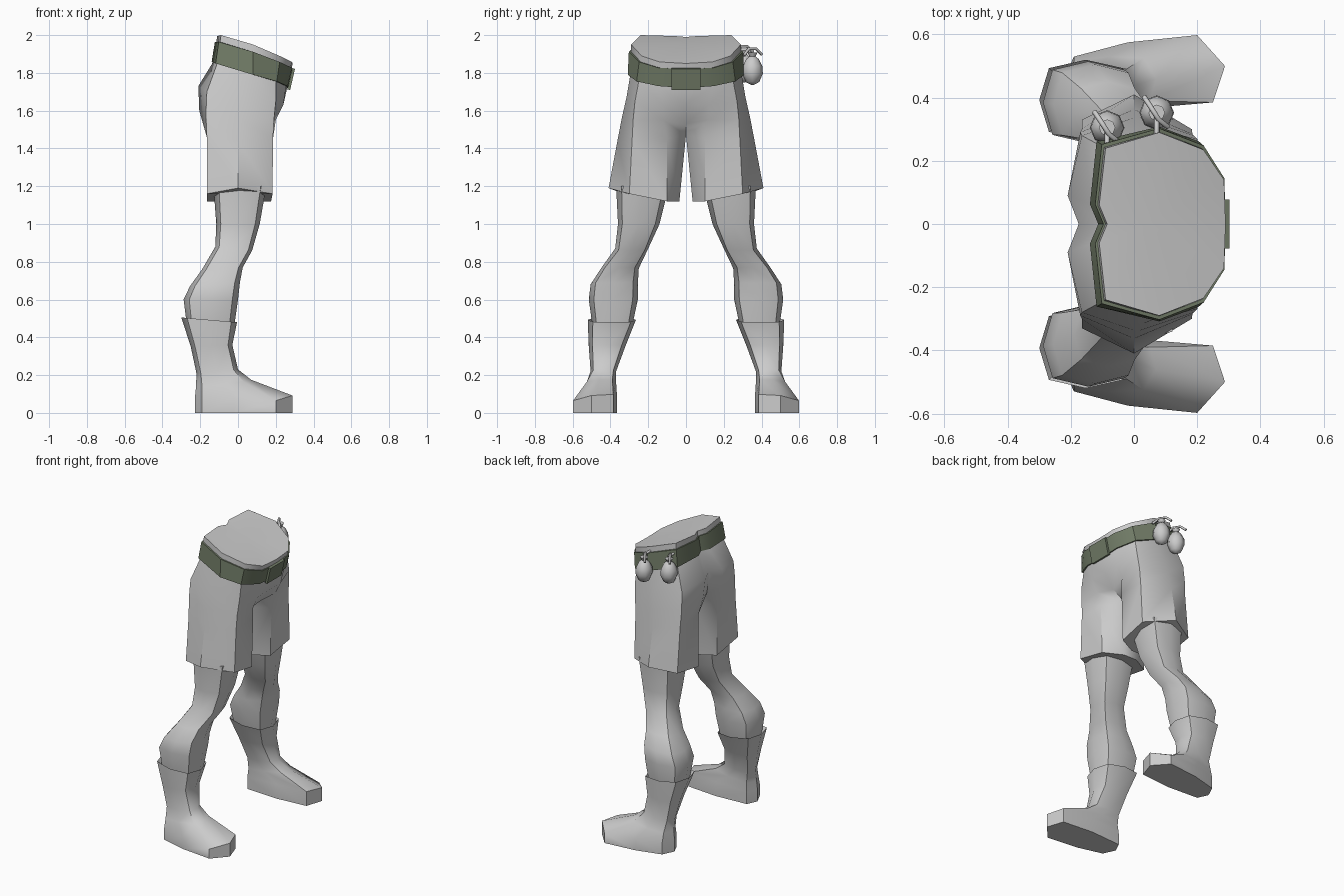
import bpy, bmesh, math
from mathutils import Vector, Matrix

if "Cube" in bpy.data.objects:
    bpy.data.objects.remove(bpy.data.objects["Cube"])


def material(name, rgb):
    m = bpy.data.materials.new(name)
    m.diffuse_color = (*rgb, 1)
    m.use_nodes = True
    m.node_tree.nodes["Principled BSDF"].inputs["Base Color"].default_value = m.diffuse_color
    return m


GREY = material("plain grey", (0.6, 0.6, 0.6))
GREEN = material("dull green", (0.165, 0.2, 0.135))


def finish(name, bm, mat, mirror=False, angle=42):
    """Optionally mirror across y, then turn the bmesh into an object."""
    if mirror:
        inner = [f for f in bm.faces if all(abs(v.co.y) < 1e-4 for v in f.verts)]
        bmesh.ops.delete(bm, geom=inner, context='FACES')
        copy = bmesh.ops.duplicate(bm, geom=bm.verts[:] + bm.edges[:] + bm.faces[:])
        for v in copy["geom"]:
            if isinstance(v, bmesh.types.BMVert):
                v.co.y *= -1
        bmesh.ops.reverse_faces(bm, faces=[f for f in copy["geom"] if isinstance(f, bmesh.types.BMFace)])
        bmesh.ops.remove_doubles(bm, verts=bm.verts, dist=1e-4)
    bmesh.ops.recalc_face_normals(bm, faces=bm.faces)
    me = bpy.data.meshes.new(name)
    bm.to_mesh(me)
    bm.free()
    me.materials.append(mat)
    me.shade_smooth()
    me.set_sharp_from_angle(angle=math.radians(angle))
    ob = bpy.data.objects.new(name, me)
    bpy.context.collection.objects.link(ob)
    return ob


def loft(rings, cap_top=True, cap_bottom=True):
    """Join closed rings of equal point count with quads."""
    bm = bmesh.new()
    rows = [[bm.verts.new(p) for p in r] for r in rings]
    n = len(rows[0])
    for a, b in zip(rows, rows[1:]):
        for i in range(n):
            j = (i + 1) % n
            bm.faces.new((a[i], a[j], b[j], b[i]))
    if cap_top:
        bm.faces.new(rows[0])
    if cap_bottom:
        bm.faces.new(rows[-1])
    return bm


def octagon(x0, x1, y0, y1, z_back, z_front):
    """Eight-sided ring filling a box, front point first, then outwards."""
    pts = []
    for i in range(8):
        a = i * math.pi / 4
        k = 1.12 if i % 2 else 1.0
        c, s = math.cos(a) * k, math.sin(a) * k
        pts.append(((x0 + x1) / 2 + c * (x1 - x0) / 2, (y0 + y1) / 2 + s * (y1 - y0) / 2,
                    z_back + (z_front - z_back) * (c + 1) / 2))
    return pts


# Half rings run back centre -> outer side -> front centre
rim = [(-.085, 0, 1.99), (-.11, .06, 1.995), (-.09, .24, 2.0), (.08, .29, 1.95),
       (.22, .235, 1.89), (.285, .14, 1.858), (.29, 0, 1.85)]
waist = [(-.105, 0, 1.86), (-.13, .06, 1.86), (-.11, .25, 1.85), (.08, .295, 1.79),
         (.2, .25, 1.755), (.255, .14, 1.73), (.26, 0, 1.72)]
hip = [(-.175, 0, 1.74), (-.21, .09, 1.73), (-.165, .28, 1.7), (.03, .315, 1.67),
       (.2, .27, 1.65), (.24, .12, 1.63), (.24, 0, 1.63)]
seat = [(-.16, 0, 1.59), (-.205, .11, 1.6), (-.17, .29, 1.58), (.01, .34, 1.56),
        (.19, .28, 1.55), (.2, .12, 1.55), (.165, 0, 1.53)]
crotch = [(-.07, 0, 1.47), (-.165, .1, 1.48), (-.165, .3, 1.46), (0, .363, 1.44),
          (.185, .285, 1.45), (.185, .1, 1.45), (.07, 0, 1.47)]
hem = [(-.05, .035, 1.12), (-.165, .1, 1.12), (-.165, .33, 1.16), (0, .41, 1.19),
       (.183, .3, 1.16), (.175, .1, 1.12), (.05, .035, 1.12)]

# Shorts
finish("shorts", loft([waist, hip, seat, crotch, hem], cap_top=False), GREY, mirror=True)


# Full ring around the waist, part way between the shorts top and the rim
def full_ring(t, grow=1.0):
    half = [Vector(a).lerp(Vector(b), t) for a, b in zip(waist, rim)]
    pts = half + [Vector((p.x, -p.y, p.z)) for p in half[-2:0:-1]]
    return [(.08 + (p.x - .08) * grow, p.y * grow, p.z) for p in pts]


# Waist and belly top
bm = loft([full_ring(1), full_ring(0.5), full_ring(0)], cap_top=False, cap_bottom=False)
bm.verts.ensure_lookup_table()
top = bm.verts[:12]
mid = bm.verts.new((.05, 0, 1.952))
for i in range(12):
    bm.faces.new((top[i], top[(i + 1) % 12], mid))
finish("waist", bm, GREY)

# Belt and buckle
bm = loft([full_ring(.76, 1.0), full_ring(.76, 1.04), full_ring(0, 1.045), full_ring(0, 1.0)],
          cap_top=False, cap_bottom=False)
finish("belt", bm, GREEN, angle=30)
bm = bmesh.new()
bmesh.ops.create_cube(bm, size=1, matrix=Matrix.Translation((.281, 0, 1.767))
                      @ Matrix.Rotation(math.radians(13), 4, 'Y') @ Matrix.Diagonal((.016, .155, .115, 1)))
finish("buckle", bm, GREEN, angle=30)

# Legs: x0, x1, y0, y1, z back, z front
leg = [(-.13, .15, .09, .37, 1.2, 1.2), (-.115, .115, .14, .36, 1.0, 1.0),
       (-.12, .075, .2, .375, .88, .86), (-.19, .025, .25, .45, .76, .77),
       (-.255, .01, .255, .505, .67, .69), (-.288, .0, .255, .515, .6, .6),
       (-.27, -.02, .285, .495, .46, .46)]
finish("legs", loft([octagon(*r) for r in leg]), GREY, mirror=True)

# Boots: shaft rings, instep, then the foot outline dropped to the sole
shaft = [(-.275, -.025, .28, .495, .47, .45), (-.3, -.005, .265, .52, .505, .48),
         (-.25, -.03, .32, .515, .35, .36), (-.22, 0, .37, .505, .21, .23)]
instep = [(.07, .46, .175), (.03, .525, .165), (-.08, .53, .15), (-.19, .515, .14),
          (-.222, .45, .14), (-.19, .385, .14), (-.06, .37, .16), (.05, .39, .175)]
foot = [(.288, .5, .092), (.2, .598, .065), (-.02, .575, .08), (-.19, .53, .08),
        (-.228, .45, .08), (-.195, .38, .08), (.03, .366, .1), (.25, .385, .098)]
sole = [(x, y, 0) for x, y, z in foot]
finish("boots", loft([octagon(*r) for r in shaft] + [instep, foot, sole]), GREY, mirror=True)

# Pouches hanging from the belt, each with a tied cord
profile = [(.008, -.085), (.036, -.07), (.055, -.025), (.052, .015), (.034, .05), (.016, .065), (.026, .085)]


def cord(name, points):
    cu = bpy.data.curves.new(name, 'CURVE')
    cu.dimensions = '3D'
    cu.bevel_depth = .008
    cu.bevel_resolution = 1
    cu.use_fill_caps = True
    sp = cu.splines.new('POLY')
    sp.points.add(len(points) - 1)
    for p, co in zip(sp.points, points):
        p.co = (*co, 1)
    cu.materials.append(GREY)
    bpy.context.collection.objects.link(bpy.data.objects.new(name, cu))


for name, x, y, z in (("rear_pouch", -.085, .305, 1.835), ("front_pouch", .072, .352, 1.822)):
    rings = [[(x + r * math.cos(i * math.pi / 4), y + r * math.sin(i * math.pi / 4), z + h)
              for i in range(8)] for r, h in profile]
    finish(name, loft(rings), GREY, angle=60)
    cord(name + "_cord", [(x - .04, y + .05, z + .075), (x - .02, y + .02, z + .105),
                          (x + .005, y - .02, z + .105), (x + .035, y - .045, z + .07)])
    cord(name + "_loop", [(x, y, z + .06), (x, y - .02, z + .1), (x, y - .065, z + .1)])
